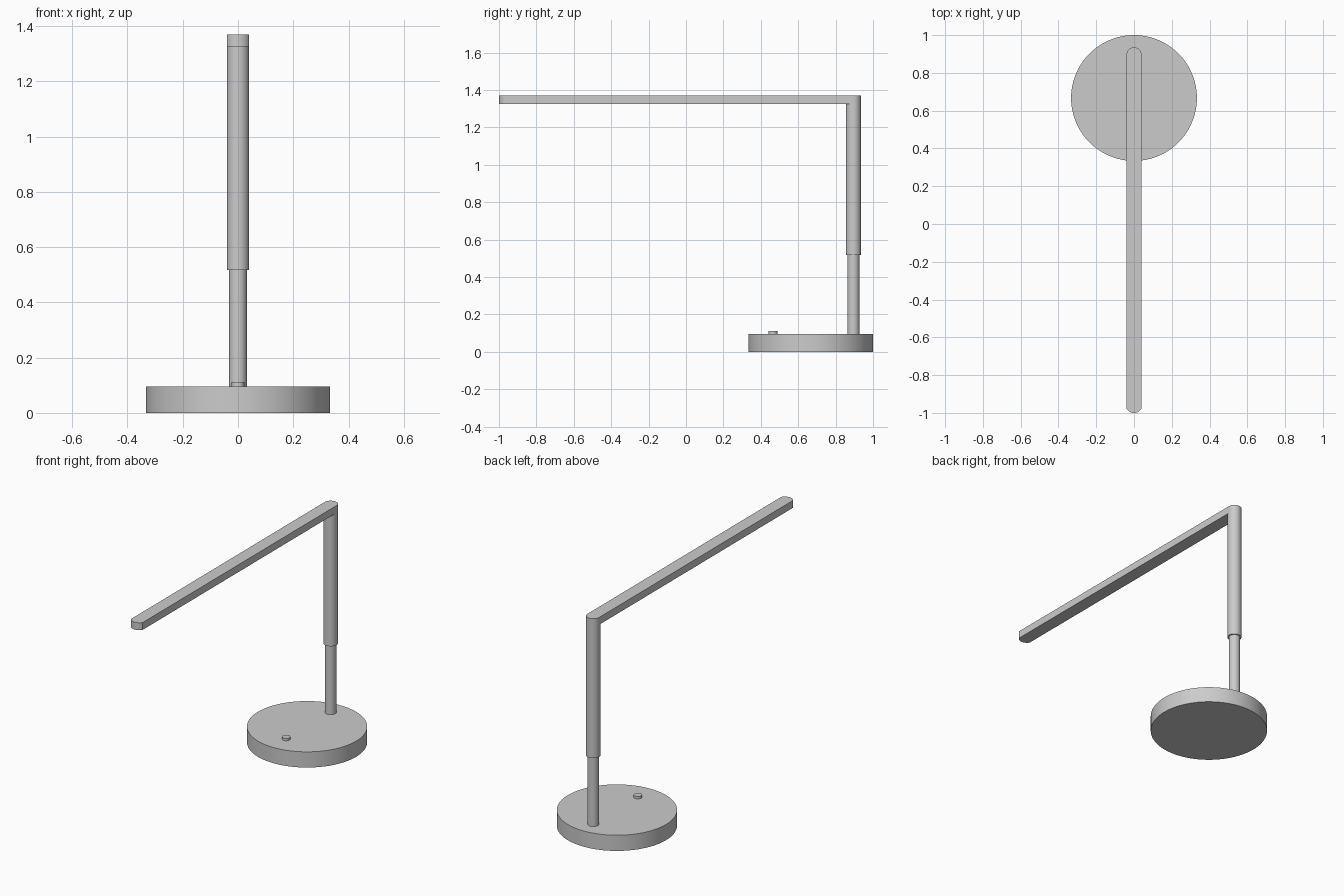
import bpy, bmesh
from math import pi, sin, cos, atan2

if "Cube" in bpy.data.objects:
    bpy.data.objects.remove(bpy.data.objects["Cube"])


def prism(name, outline, z0, z1):
    """Extrude a closed xy outline from z0 to z1."""
    bm = bmesh.new()
    face = bm.faces.new([bm.verts.new((x, y, z0)) for x, y in outline])
    top = bmesh.ops.extrude_face_region(bm, geom=[face])["geom"]
    bmesh.ops.translate(bm, vec=(0, 0, z1 - z0),
                        verts=[v for v in top if isinstance(v, bmesh.types.BMVert)])
    bmesh.ops.recalc_face_normals(bm, faces=bm.faces)
    mesh = bpy.data.meshes.new(name)
    bm.to_mesh(mesh)
    bm.free()
    ob = bpy.data.objects.new(name, mesh)
    bpy.context.collection.objects.link(ob)
    bpy.ops.object.select_all(action="DESELECT")
    ob.select_set(True)
    bpy.context.view_layer.objects.active = ob
    bpy.ops.object.shade_smooth_by_angle(angle=pi / 6)
    return ob


def arc(cy, r, a0, a1, n):
    return [(r * cos(a0 + (a1 - a0) * i / n), cy + r * sin(a0 + (a1 - a0) * i / n))
            for i in range(n + 1)]


def cylinder(name, y, r, z0, z1, n=48):
    return prism(name, arc(y, r, 0, 2 * pi, n)[:-1], z0, z1)


POLE_Y, HALF = 0.895, 0.04

# round base with touch button
cylinder("base", 0.667, 0.333, 0, 0.096, 96)
cylinder("button", 0.465, 0.023, 0.09, 0.111, 32)

# telescoping pole
cylinder("lower_pole", POLE_Y, 0.032, 0.09, 0.53)
cylinder("upper_pole", POLE_Y, HALF, 0.517, 1.325)

# lamp arm: half-round over the pole, shallow curved tip
sag = 0.023
tip_r = (HALF ** 2 + sag ** 2) / (2 * sag)
tip_a = atan2(HALF, tip_r - sag)
outline = arc(POLE_Y, HALF, 0, pi, 24)
outline += arc(-1 + tip_r, tip_r, -pi / 2 - tip_a, -pi / 2 + tip_a, 16)
prism("lamp_arm", outline, 1.325, 1.37)
